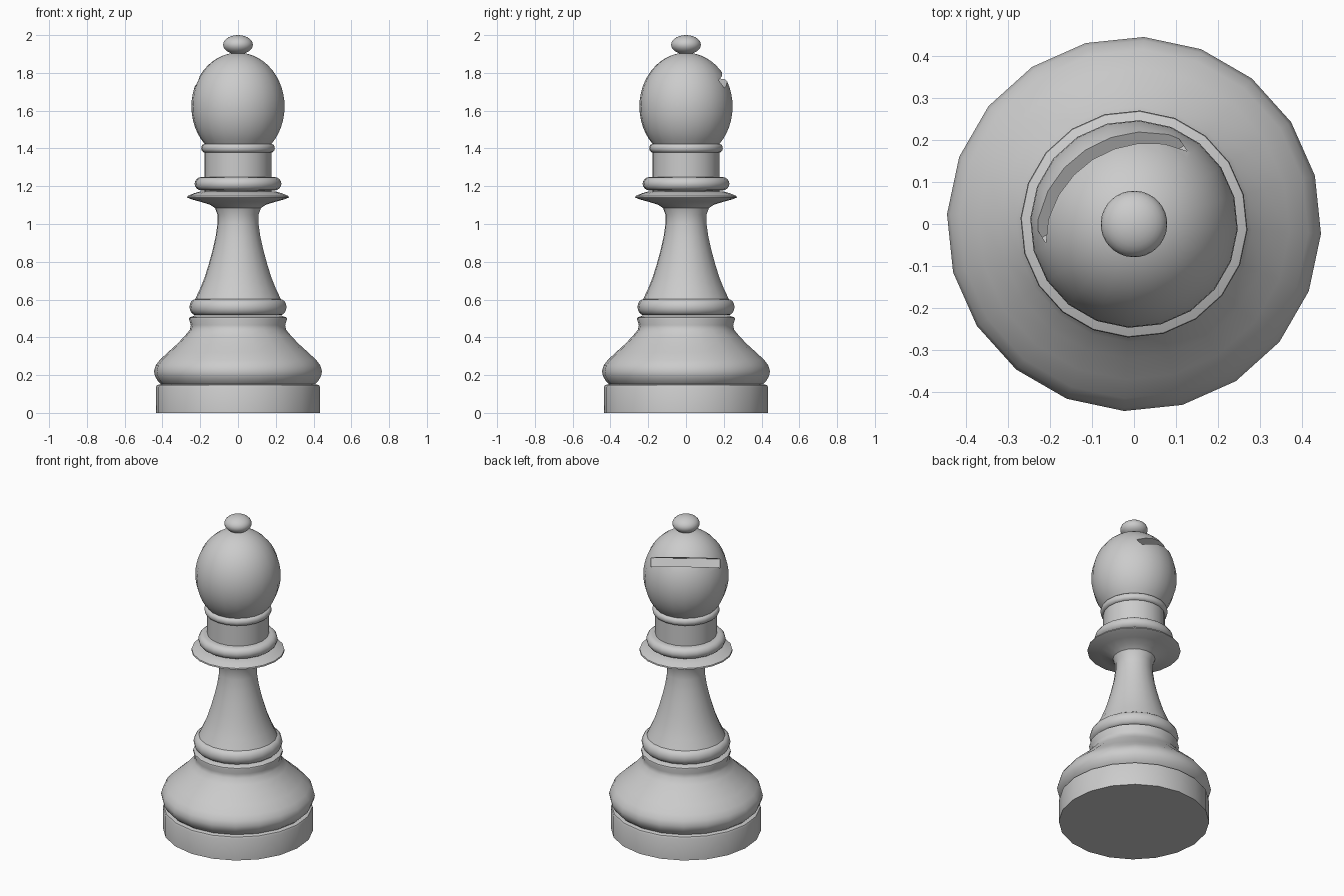
import bpy, bmesh, math
from mathutils import Matrix, Vector

if "Cube" in bpy.data.objects:
    bpy.data.objects.remove(bpy.data.objects["Cube"])

SIDES = 20
PHASE = math.radians(-3)


def lathe(name, profile, sides=SIDES, angle=32):
    """Revolve (radius, height) points about z, closing both ends on the axis."""
    bm = bmesh.new()
    rings = []
    for r, z in profile:
        rings.append([bm.verts.new((r * math.cos(PHASE + math.tau * i / sides),
                                    r * math.sin(PHASE + math.tau * i / sides), z))
                      for i in range(sides)])
    for a, b in zip(rings, rings[1:]):
        for i in range(sides):
            j = (i + 1) % sides
            bm.faces.new((a[i], a[j], b[j], b[i]))
    bm.faces.new(rings[0][::-1])
    bm.faces.new(rings[-1])
    me = bpy.data.meshes.new(name)
    bm.to_mesh(me)
    bm.free()
    ob = bpy.data.objects.new(name, me)
    bpy.context.collection.objects.link(ob)
    smooth(ob, angle)
    return ob


def smooth(ob, angle):
    bpy.ops.object.select_all(action='DESELECT')
    ob.select_set(True)
    bpy.context.view_layer.objects.active = ob
    bpy.ops.object.shade_smooth_by_angle(angle=math.radians(angle))


def bead(name, inner, outer, z0, z1, n=8):
    """Rounded ring between two heights."""
    pts = []
    for i in range(n + 1):
        t = math.pi * (i / n - 0.5)
        pts.append((inner + (outer - inner) * math.cos(t),
                    (z0 + z1) / 2 + (z1 - z0) / 2 * math.sin(t)))
    return lathe(name, pts)


def ellipsoid(rx, rz, zc, t0, t1, n):
    return [(rx * math.cos(t), zc + rz * math.sin(t))
            for t in (math.radians(t0 + (t1 - t0) * i / n) for i in range(n + 1))]


# Foot and bulging base
lathe("foot", [(.435, 0), (.435, .135), (.43, .147), (.41, .152)])
lathe("base", [(.405, .15), (.425, .168), (.44, .195), (.445, .22), (.437, .25),
               (.415, .28), (.37, .322), (.32, .367), (.28, .41), (.255, .44),
               (.25, .465), (.26, .497), (.258, .505), (.23, .515)])
bead("base_ring", .222, .257, .517, .603)

# Stem flaring into the collar disc
lathe("stem", [(.228, .60), (.20, .66), (.176, .72), (.154, .79), (.135, .86),
               (.119, .93), (.109, 1.0), (.109, 1.05), (.122, 1.085),
               (.15, 1.103), (.20, 1.118), (.245, 1.13), (.27, 1.14),
               (.268, 1.148), (.235, 1.162), (.20, 1.172)])
bead("collar_ring", .195, .23, 1.178, 1.248)
lathe("neck", [(.178, 1.16), (.178, 1.39)])
bead("neck_ring", .175, .195, 1.378, 1.425)

# Egg shaped head: lower half shorter than the upper half
head = lathe("head", ellipsoid(.247, .285, 1.622, -45, 0, 6)
             + ellipsoid(.247, .285, 1.622, 0, 86, 12)[1:])

# Slanting slot cut into the back left of the head
a = math.radians(123)
tilt = math.radians(27)
n = Vector((math.cos(a), math.sin(a), 0))
side = Vector((n.y, -n.x, 0))
out = n * math.cos(tilt) + Vector((0, 0, math.sin(tilt)))
up = out.cross(side)
start = n * .08 + Vector((0, 0, 1.733))
rot = Matrix((side, out, up)).transposed().to_4x4()
if rot.determinant() < 0:
    rot = Matrix((-side, out, up)).transposed().to_4x4()
bpy.ops.mesh.primitive_cube_add(size=1)
cutter = bpy.context.object
cutter.name = "slot_cutter"
cutter.hide_render = True
cutter.matrix_world = (Matrix.Translation(start + out * .2) @ rot
                       @ Matrix.Diagonal((.40, .4, .052, 1)))
mod = head.modifiers.new("slot", 'BOOLEAN')
mod.operation = 'DIFFERENCE'
mod.solver = 'EXACT'
mod.object = cutter
bpy.context.view_layer.update()
bpy.ops.object.select_all(action='DESELECT')
head.select_set(True)
bpy.context.view_layer.objects.active = head
bpy.ops.object.modifier_apply(modifier=mod.name)
bpy.data.objects.remove(cutter)
smooth(head, 32)

# Ball on top
lathe("top_ball", ellipsoid(.079, .051, 1.949, -85, 85, 14), 32)
